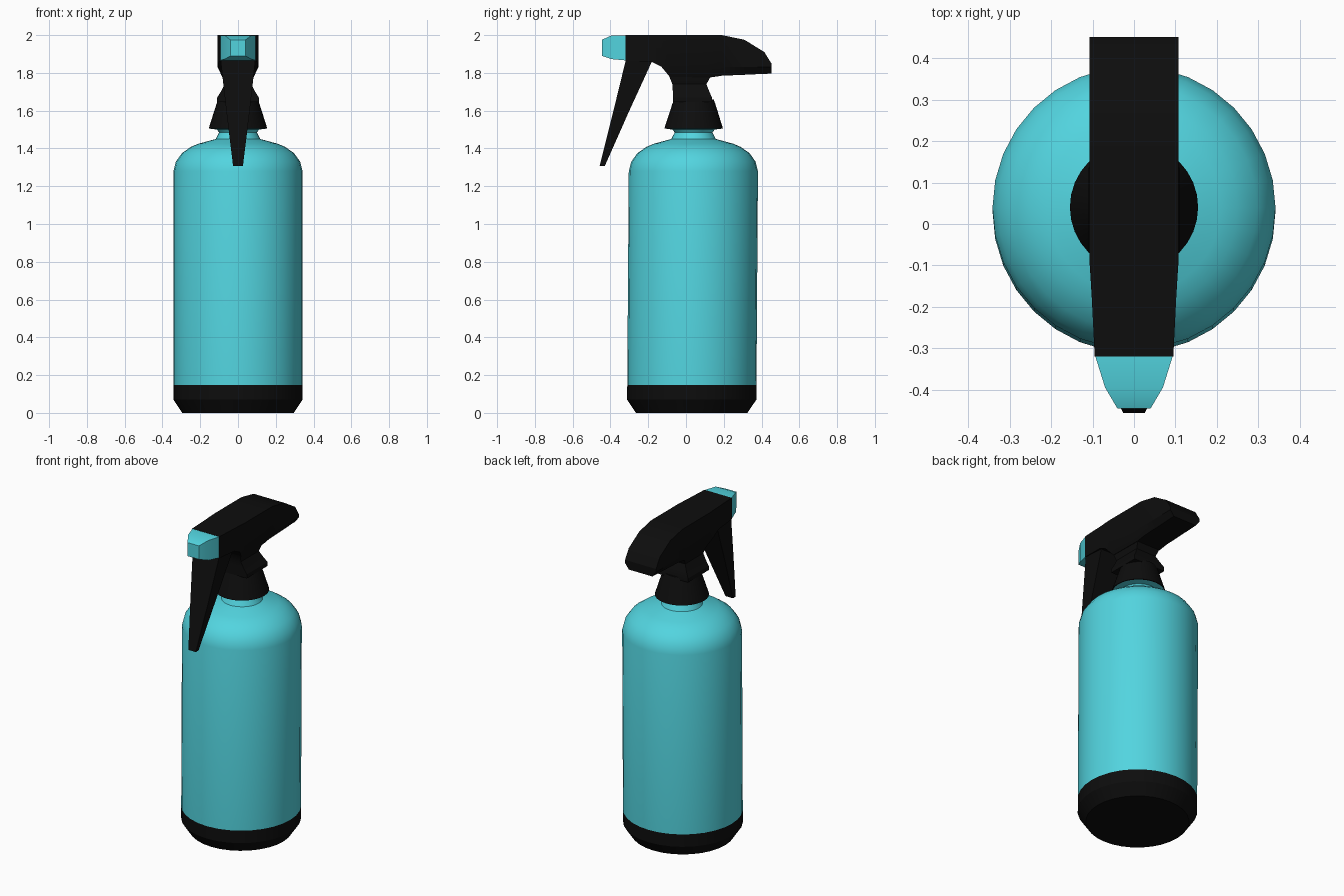
import bpy, bmesh, math

cube = bpy.data.objects.get("Cube")
if cube:
    bpy.data.objects.remove(cube, do_unlink=True)


def make_material(name, rgb):
    m = bpy.data.materials.new(name)
    m.use_nodes = True
    m.diffuse_color = (*rgb, 1)
    bsdf = m.node_tree.nodes["Principled BSDF"]
    bsdf.inputs["Base Color"].default_value = (*rgb, 1)
    bsdf.inputs["Roughness"].default_value = 0.5
    return m


TURQUOISE = make_material("turquoise", (0.085, 0.66, 0.74))
BLACK = make_material("black", (0.004, 0.004, 0.004))


def loft(name, rings, mat, angle=30):
    """Skin a list of equal-sized point rings and cap both ends."""
    bm = bmesh.new()
    loops = [[bm.verts.new(p) for p in ring] for ring in rings]
    for a, b in zip(loops, loops[1:]):
        n = len(a)
        for i in range(n):
            j = (i + 1) % n
            bm.faces.new((a[i], a[j], b[j], b[i]))
    bm.faces.new(loops[0][::-1])
    bm.faces.new(loops[-1])
    bmesh.ops.recalc_face_normals(bm, faces=bm.faces)
    me = bpy.data.meshes.new(name)
    bm.to_mesh(me)
    bm.free()
    me.materials.append(mat)
    ob = bpy.data.objects.new(name, me)
    bpy.context.collection.objects.link(ob)
    bpy.ops.object.select_all(action="DESELECT")
    ob.select_set(True)
    bpy.context.view_layer.objects.active = ob
    bpy.ops.object.shade_smooth_by_angle(angle=math.radians(angle))
    return ob


def turned(name, profile, mat, n=32):
    """Round part from (radius, z) pairs, on a very slightly leaning axis."""
    rings = []
    for r, z in profile:
        cy = 0.03 + 0.007 * z
        rings.append([(r * math.cos(2 * math.pi * i / n),
                       cy + r * math.sin(2 * math.pi * i / n), z) for i in range(n)])
    return loft(name, rings, mat)


def flat_ring(z, w, y0, y1):
    return [(-w, y0, z), (w, y0, z), (w, y1, z), (-w, y1, z)]


# Bottle: dark foot, coloured body with rounded shoulder and neck
turned("bottle_base", [(0.295, 0), (0.342, 0.07), (0.342, 0.148)], BLACK)
turned("bottle_body", [(0.342, 0.148), (0.342, 1.28), (0.329, 1.33), (0.297, 1.375),
                       (0.25, 1.408), (0.21, 1.425), (0.118, 1.45), (0.10, 1.485),
                       (0.112, 1.5), (0.15, 1.505)], TURQUOISE)

# Screw collar
turned("collar", [(0.155, 1.506), (0.114, 1.635), (0.105, 1.66)], BLACK)

# Pinched square neck between collar and head
loft("neck", [flat_ring(z, w, a, b) for z, w, a, b in (
    (1.645, 0.110, -0.070, 0.137),
    (1.670, 0.110, -0.070, 0.137),
    (1.705, 0.088, -0.070, 0.122),
    (1.740, 0.070, -0.072, 0.108),
    (1.780, 0.080, -0.088, 0.130),
    (1.850, 0.090, -0.130, 0.150))], BLACK)

# Head: sections along y as (y, half width, top, bottom)
head = []
for y, w, top, bot in ((-0.32, 0.095, 2.0, 1.865), (-0.18, 0.102, 2.0, 1.857),
                       (-0.13, 0.105, 2.0, 1.832), (-0.085, 0.108, 2.0, 1.778),
                       (0.13, 0.108, 2.0, 1.776), (0.19, 0.108, 2.0, 1.785),
                       (0.31, 0.108, 1.975, 1.79), (0.415, 0.108, 1.91, 1.795),
                       (0.452, 0.108, 1.85, 1.796)):
    side = max(bot + 0.002, 1.83)
    low = w if bot > 1.83 else 0.082
    head.append([(-w, y, top), (w, y, top), (w, y, side),
                 (low, y, bot), (-low, y, bot), (-w, y, side)])
loft("spray_head", head, BLACK)

# Nozzle: tapered rectangular block
loft("nozzle", [[(-w, y, lo), (w, y, lo), (w, y, hi), (-w, y, hi)] for y, w, lo, hi in (
    (-0.318, 0.094, 1.866, 1.999),
    (-0.395, 0.070, 1.873, 1.998),
    (-0.446, 0.040, 1.890, 1.975))], TURQUOISE)

# Trigger: long wedge narrowing to its tip
loft("trigger", [flat_ring(z, w, a, b) for z, w, a, b in (
    (1.307, 0.026, -0.457, -0.430),
    (1.600, 0.062, -0.384, -0.300),
    (1.870, 0.092, -0.318, -0.176))], BLACK)
